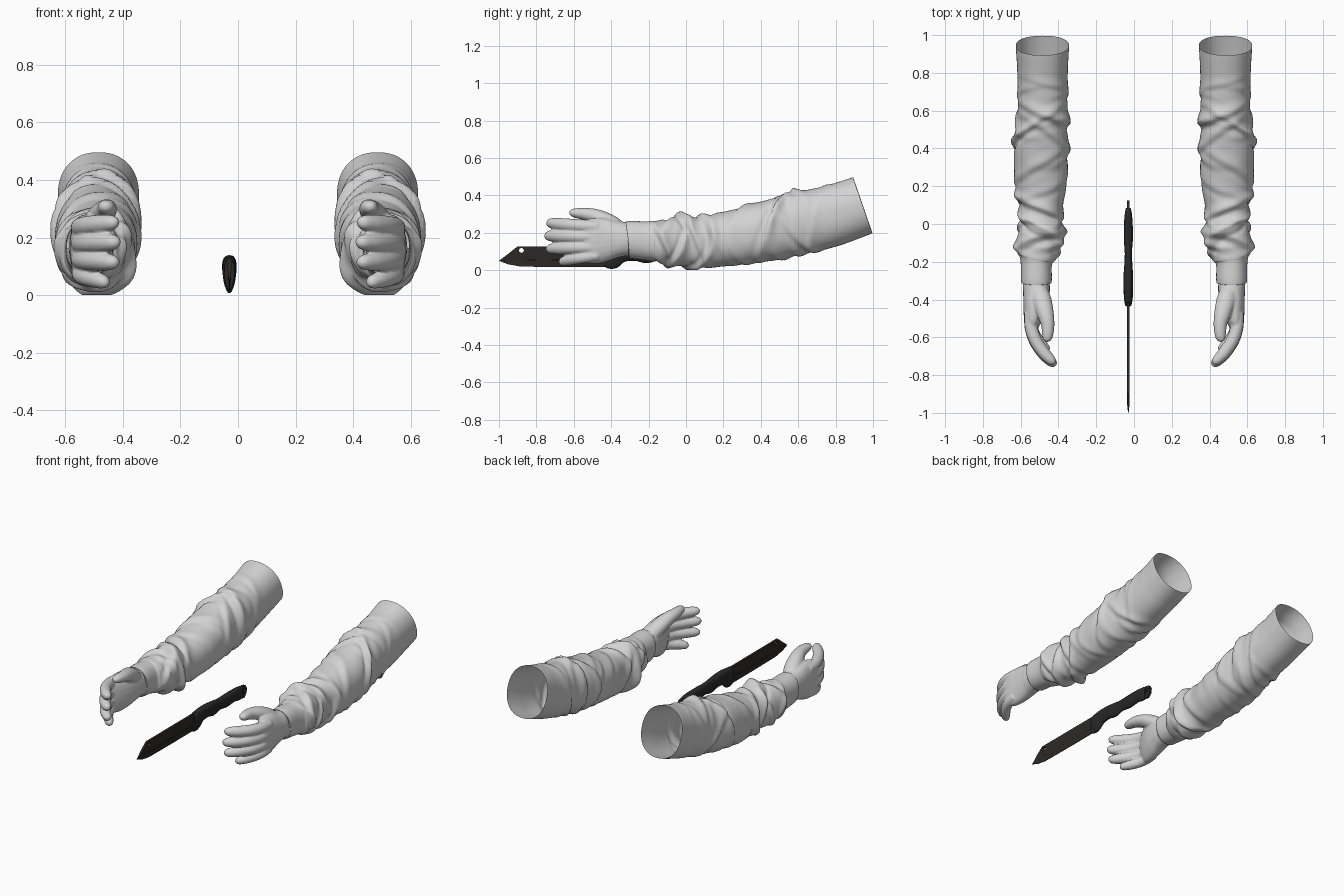
import bpy, bmesh, math, random
from mathutils import Vector, Matrix

cube = bpy.data.objects.get("Cube")
if cube:
    bpy.data.objects.remove(cube, do_unlink=True)


def material(name, rgb):
    mat = bpy.data.materials.new(name)
    mat.use_nodes = True
    mat.diffuse_color = (*rgb, 1)
    mat.node_tree.nodes["Principled BSDF"].inputs["Base Color"].default_value = (*rgb, 1)
    return mat


GREY = material("light grey", (0.65, 0.65, 0.65))
BLACK = material("handle black", (0.022, 0.022, 0.022))
STEEL = material("blade black", (0.026, 0.024, 0.021))


def spline(stations, steps):
    """Catmull-Rom interpolation through stations of any width."""
    pts = [Vector(s) for s in stations]
    out = []
    for i in range(len(pts) - 1):
        a, b, c, d = pts[max(i - 1, 0)], pts[i], pts[i + 1], pts[min(i + 2, len(pts) - 1)]
        for k in range(steps):
            t = k / steps
            out.append(b + (c - a) * (t / 2) + (2 * a - 5 * b + 4 * c - d) * (t * t / 2)
                       + (3 * b - a - 3 * c + d) * (t ** 3 / 2))
    return out + [pts[-1]]


def loft(bm, stations, side=1, steps=6, segs=24, power=1.0, taper=0.0,
         caps=(True, True), bump=None):
    """Skin elliptical rings along stations of (x, y, z, half width, half height)."""
    path = spline(stations, steps)
    rings = []
    for i, p in enumerate(path):
        ahead, behind = path[min(i + 1, len(path) - 1)], path[max(i - 1, 0)]
        tangent = Vector((ahead - behind)[:3]).normalized()
        across = tangent.cross(Vector((0, 0, 1))).normalized()
        up = across.cross(tangent)
        ring = []
        for k in range(segs):
            th = math.tau * k / segs
            c, s = math.cos(th), math.sin(th)
            u = math.copysign(abs(c) ** power, c) * (1 - taper * max(0, -s))
            v = math.copysign(abs(s) ** power, s)
            swell = bump(p[1], th) if bump else 0
            co = Vector(p[:3]) + across * u * (p[3] + swell) + up * v * (p[4] + swell)
            ring.append(bm.verts.new((co.x * side, co.y, max(co.z, 0))))
        rings.append(ring)
    for r, q in zip(rings, rings[1:]):
        for k in range(segs):
            j = (k + 1) % segs
            bm.faces.new((r[k], r[j], q[j], q[k]))
    for ring, wanted in ((rings[0], caps[0]), (rings[-1], caps[1])):
        if wanted:
            bm.faces.new(ring)


def finish(bm, name, mat):
    bmesh.ops.recalc_face_normals(bm, faces=bm.faces)
    mesh = bpy.data.meshes.new(name)
    bm.to_mesh(mesh)
    bm.free()
    mesh.materials.clear()
    mesh.materials.append(mat)
    mesh.shade_smooth()
    obj = bpy.data.objects.new(name, mesh)
    bpy.context.collection.objects.link(obj)
    return obj


def sharpen(obj, degrees):
    bpy.ops.object.select_all(action="DESELECT")
    obj.select_set(True)
    bpy.context.view_layer.objects.active = obj
    bpy.ops.object.shade_smooth_by_angle(angle=math.radians(degrees))


# Cloth folds: slanted one-sided ridges, each on one patch of the sleeve
random.seed(4)
FOLDS = []
for low, high, count, size in ((-0.16, 0.1, 12, 0.014), (0.12, 0.42, 5, 0.007),
                               (0.45, 0.64, 8, 0.012), (0.66, 0.8, 2, 0.005)):
    for i in range(count):
        slant = random.choice((-1, 1)) * random.uniform(0.05, 0.12)
        FOLDS.append((low + (high - low) * (i + 0.5) / count, slant,
                      i * 2.4 + random.uniform(-0.5, 0.5),
                      random.uniform(0.7, 1.2) * size, random.uniform(0.025, 0.045)))


def cloth(y, th):
    total = 0
    for centre, slant, phase, size, width in FOLDS:
        u = (y - centre - slant * math.sin(th - phase)) / width
        u = u * 2 if u < 0 else u
        total += size * (math.exp(-u * u) - 0.4 * math.exp(-(u + 2) ** 2)) \
            * (0.5 + 0.5 * math.cos(th - phase)) ** 1.5
    fade = min(1, max(0, (y + 0.2) / 0.06)) * min(1, max(0, (0.93 - y) / 0.1))
    return (total - 0.004) * fade


SLEEVE = [(.517, -.295, .163, .071, .09), (.517, -.31, .163, .079, .097),
          (.517, -.29, .163, .082, .1), (.517, -.21, .157, .083, .104),
          (.513, -.175, .156, .1, .11), (.508, -.13, .155, .117, .116),
          (.498, -.05, .151, .12, .13), (.492, .05, .149, .11, .138),
          (.492, .2, .163, .138, .147), (.493, .4, .202, .147, .163),
          (.484, .6, .248, .135, .169), (.484, .78, .291, .137, .168),
          (.485, .945, .347, .141, .158)]

PALM = [(.517, -.24, .163, .06, .08), (.517, -.32, .165, .071, .09),
        (.517, -.37, .165, .07, .1), (.522, -.43, .163, .064, .117),
        (.534, -.5, .155, .05, .122), (.542, -.55, .15, .032, .108)]

THUMB = [(.51, -.34, .2, .045, .045), (.49, -.4, .248, .052, .046),
         (.47, -.47, .284, .045, .04), (.457, -.53, .299, .036, .034),
         (.457, -.585, .305, .03, .027), (.461, -.612, .307, .022, .019),
         (.463, -.624, .307, .008, .008)]

# One finger in plan: (x, y, radius), curling toward the palm
FINGER = [(.55, -.47, .032), (.544, -.55, .034), (.52, -.62, .034),
          (.48, -.68, .033), (.443, -.72, .028), (.425, -.737, .02), (.417, -.745, .008)]
# Knuckle height, tip height, reach, thickness
FINGERS = [(.232, .252, .985, 1), (.178, .184, 1.02, 1.03),
           (.124, .114, .99, 1), (.078, .045, .74, .9)]

for word, side in (("left", 1), ("right", -1)):
    # Sleeve with an open upper end and a narrow cuff
    bm = bmesh.new()
    loft(bm, SLEEVE, side, steps=14, segs=72, power=0.9, caps=(False, False), bump=cloth)
    finish(bm, word + "_sleeve", GREY)

    # Hand: palm, thumb and fingers fused into one skin
    bm = bmesh.new()
    loft(bm, PALM, side, power=0.9)
    loft(bm, THUMB, side)
    for knuckle, tip, reach, thick in FINGERS:
        rows = []
        for i, (x, y, r) in enumerate(FINGER):
            f = i / (len(FINGER) - 1)
            rows.append((.55 + (x - .55) * reach, -.47 + (y + .47) * reach,
                         knuckle + (tip - knuckle) * min(1, f * 1.4), r * thick, r * thick))
        loft(bm, rows, side)
    hand = finish(bm, word + "_hand", GREY)
    fuse = hand.modifiers.new("fuse", "REMESH")
    fuse.mode = "VOXEL"
    fuse.voxel_size = 0.0055
    fuse.use_smooth_shade = True
    relax = hand.modifiers.new("relax", "SMOOTH")
    relax.factor = 0.5
    relax.iterations = 5

# Knife blade and tang: one flat outline with a tip hole and a lanyard hole
KNIFE_X = -0.03
OUTLINE = [(-1, .05), (-.95, .088), (-.9, .128), (-.66, .128), (-.42, .128), (-.38, .1),
           (0, .1), (.085, .118), (.112, .112), (.125, .09), (.122, .06), (.1, .035),
           (.07, .04), (0, .065), (-.38, .06), (-.42, .017), (-.65, .017), (-.88, .019),
           (-.95, .031)]


def circle(cy, cz, r, n=20):
    return [(cy + r * math.cos(math.tau * k / n), cz + r * math.sin(math.tau * k / n))
            for k in range(n)]


curve = bpy.data.curves.new("blade_outline", "CURVE")
curve.dimensions = "2D"
curve.fill_mode = "BOTH"
curve.extrude = 0.007
for loop in (OUTLINE, circle(-.88, .106, .013), circle(.103, .085, .012)):
    poly = curve.splines.new("POLY")
    poly.points.add(len(loop) - 1)
    for point, (a, b) in zip(poly.points, loop):
        point.co = (a, b, 0, 1)
    poly.use_cyclic_u = True
helper = bpy.data.objects.new("blade_outline", curve)
bpy.context.collection.objects.link(helper)
graph = bpy.context.evaluated_depsgraph_get()
flat = bpy.data.meshes.new_from_object(helper.evaluated_get(graph))
bm = bmesh.new()
bm.from_mesh(flat)
bpy.data.objects.remove(helper, do_unlink=True)
bpy.data.meshes.remove(flat)
bmesh.ops.remove_doubles(bm, verts=bm.verts, dist=0.0001)
# Stand the outline upright and thin its lower side to a cutting edge
bm.transform(Matrix(((0, 0, 1, 0), (1, 0, 0, 0), (0, 1, 0, 0), (0, 0, 0, 1))))
for v in bm.verts:
    if v.co.y < -.41 and v.co.z < .06:
        v.co.x *= 0.2
    v.co.x += KNIFE_X
sharpen(finish(bm, "knife_blade", STEEL), 20)

# Knife handle with finger grooves: (y, top, bottom, half width)
GRIP = [(-.43, .126, .02, .017), (-.395, .135, .007, .023), (-.34, .139, .043, .025),
        (-.27, .137, .05, .025), (-.21, .132, .038, .021), (-.15, .126, .05, .019),
        (-.08, .126, .041, .024), (0, .126, .046, .023), (.05, .124, .036, .019),
        (.08, .118, .035, .014)]
bm = bmesh.new()
loft(bm, [(KNIFE_X, y, (t + b) / 2, w, (t - b) / 2) for y, t, b, w in GRIP],
     steps=5, segs=24, power=0.75, taper=0.4)
sharpen(finish(bm, "knife_handle", BLACK), 40)
